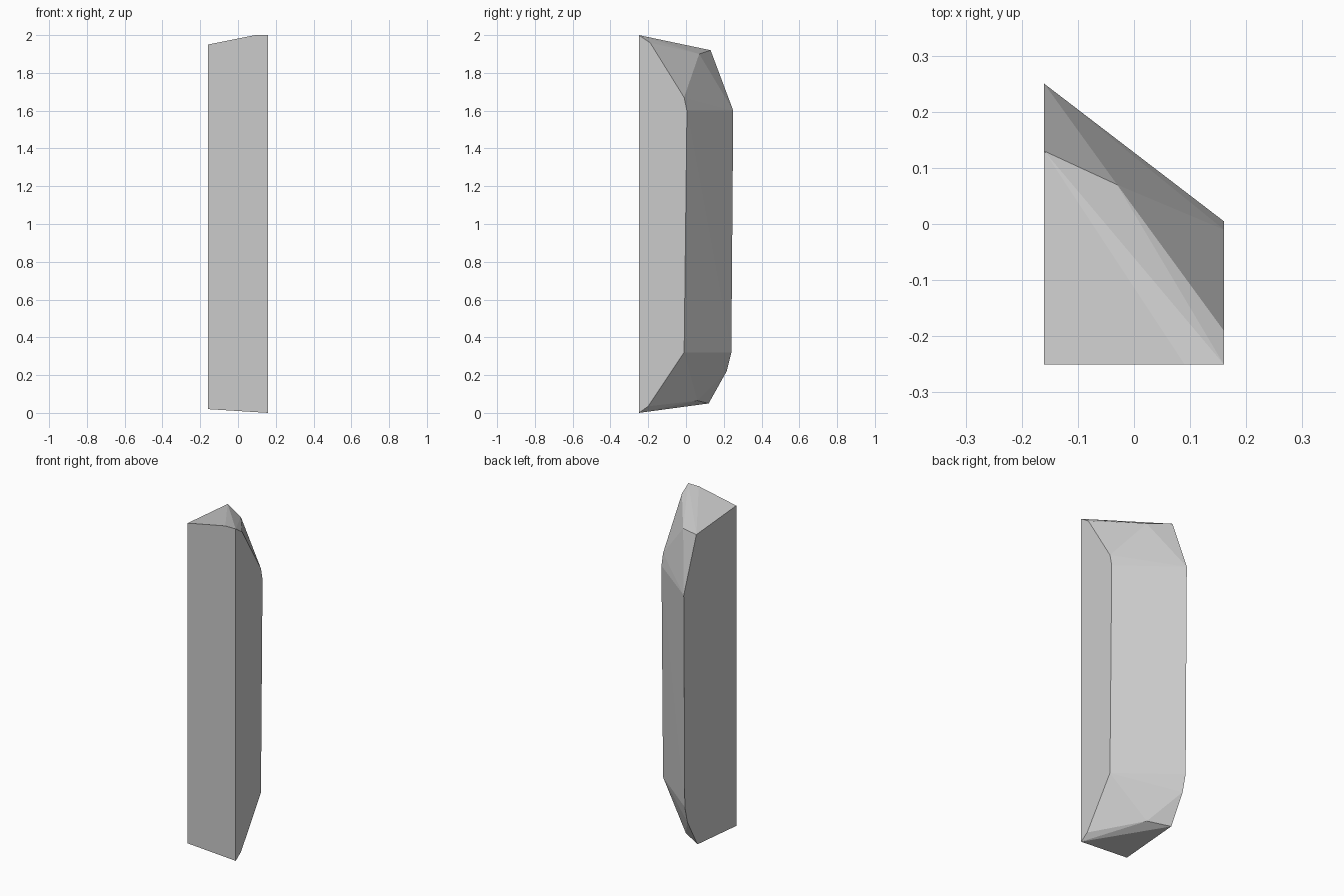
import bpy, bmesh

if "Cube" in bpy.data.objects:
    bpy.data.objects.remove(bpy.data.objects["Cube"])

# Outline of the two flat sides as (y, z)
right_side = [(-0.25, 2.0), (-0.19, 1.96), (-0.01, 1.67), (0.005, 1.6),
              (-0.01, 0.32), (-0.20, 0.035), (-0.25, 0.0)]
left_side = [(-0.25, 1.95), (0.13, 1.92), (0.25, 1.6), (0.24, 0.32),
             (0.215, 0.22), (0.12, 0.05), (-0.25, 0.02)]
# Bevel corners lying between the two sides
between = [(0.09, -0.25, 2.0), (-0.03, 0.07, 1.90), (-0.04, 0.06, 0.065)]

points = [(0.16, y, z) for y, z in right_side]
points += [(-0.16, y, z) for y, z in left_side]
points += between

# Faceted stone shard: convex skin over the corner points
bm = bmesh.new()
for p in points:
    bm.verts.new(p)
result = bmesh.ops.convex_hull(bm, input=bm.verts)
loose = [v for v in bm.verts if not v.link_faces]
bmesh.ops.delete(bm, geom=loose, context='VERTS')
bmesh.ops.dissolve_limit(bm, angle_limit=0.01, verts=bm.verts, edges=bm.edges)
bmesh.ops.recalc_face_normals(bm, faces=bm.faces)

mesh = bpy.data.meshes.new("stone_shard")
bm.to_mesh(mesh)
bm.free()
shard = bpy.data.objects.new("stone_shard", mesh)
bpy.context.collection.objects.link(shard)
